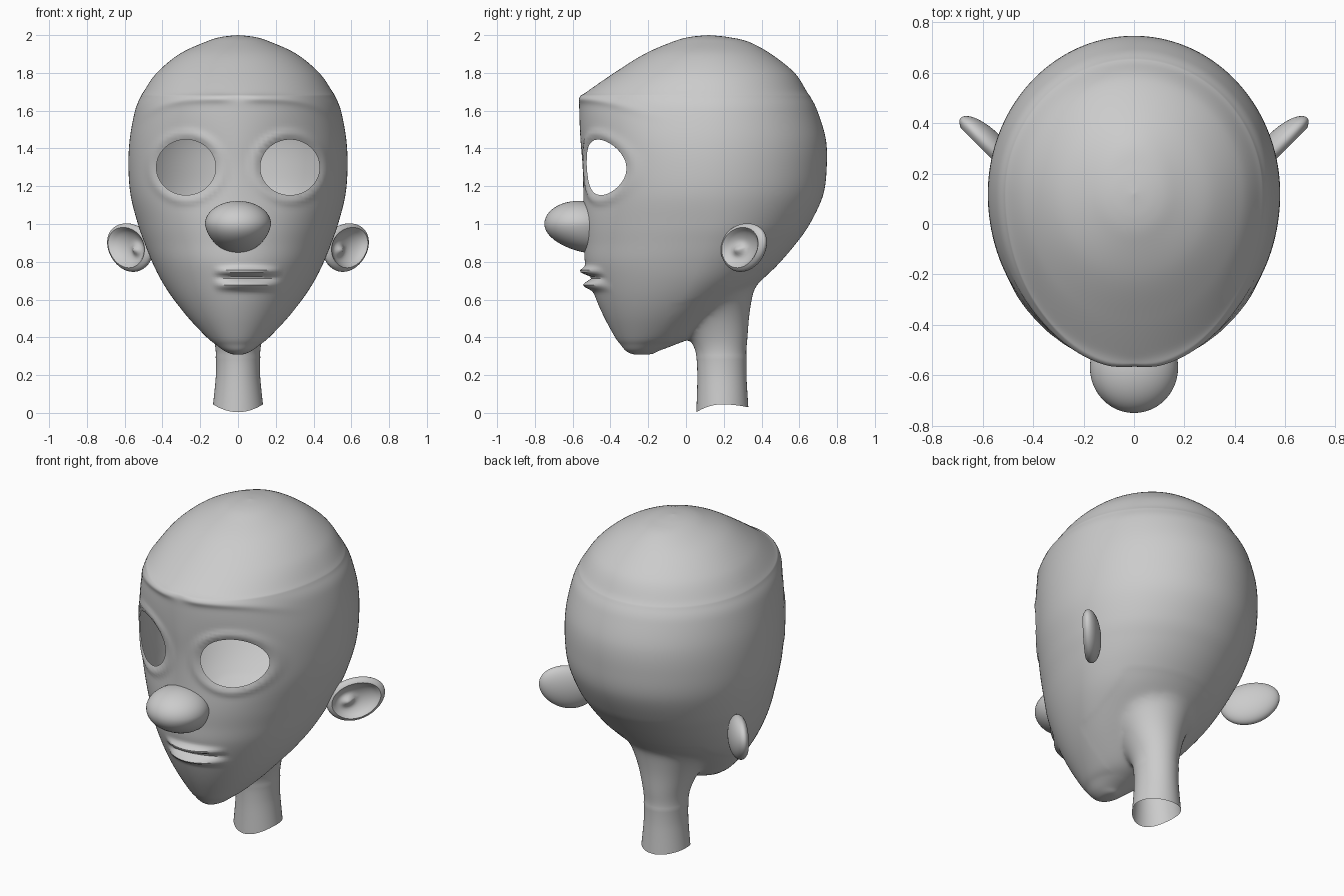
import bpy, bmesh, math
from math import sin, cos, pi, exp, hypot
from mathutils import Vector
from mathutils.bvhtree import BVHTree

if "Cube" in bpy.data.objects:
    bpy.data.objects.remove(bpy.data.objects["Cube"])

EYE_X, EYE_Z, EYE_RX, EYE_RZ = 0.275, 1.30, 0.157, 0.147


def bell(t):
    return exp(-t * t)


def eye_dist(x, z):
    return hypot((abs(x) - EYE_X) / EYE_RX, (z - EYE_Z) / EYE_RZ)


def spline(rows, sub):
    """Catmull-Rom samples through the rows."""
    out = []
    for i in range(len(rows) - 1):
        p = [rows[max(0, min(len(rows) - 1, i + k))] for k in (-1, 0, 1, 2)]
        for s in range(sub):
            t = s / sub
            out.append([0.5 * (2 * b + (c - a) * t + (2 * a - 5 * b + 4 * c - d) * t * t
                               + (3 * b - a - 3 * c + d) * t ** 3) for a, b, c, d in zip(*p)])
    return out + [list(rows[-1])]


def finish(name, bm):
    bmesh.ops.recalc_face_normals(bm, faces=bm.faces)
    me = bpy.data.meshes.new(name)
    bm.to_mesh(me)
    bm.free()
    ob = bpy.data.objects.new(name, me)
    bpy.context.collection.objects.link(ob)
    return ob


def loft(name, rows, sub, n, shape):
    """Closed loft; each row is z, front y, back y, half width, y of widest point."""
    bm = bmesh.new()
    rings = []
    for z, f, b, w, m in spline(rows, sub):
        ring = []
        for k in range(n):
            a = 2 * pi * k / n
            c = cos(a)
            y = m + c * (b - m if c > 0 else m - f)
            ring.append(bm.verts.new((w * sin(a), y, z)))
        rings.append(ring)
    for r, q in zip(rings, rings[1:]):
        for k in range(n):
            j = (k + 1) % n
            bm.faces.new((r[k], r[j], q[j], q[k]))
    bm.faces.new(rings[0])
    bm.faces.new(rings[-1])
    bmesh.ops.remove_doubles(bm, verts=bm.verts, dist=1e-5)
    for v in bm.verts:
        shape(v.co)
    return finish(name, bm)


def ball(name, shape, u=48, v=32):
    bm = bmesh.new()
    bmesh.ops.create_uvsphere(bm, u_segments=u, v_segments=v, radius=1)
    for vert in bm.verts:
        vert.co = shape(*vert.co)
    return finish(name, bm)


# skull, face and jaw
head_rows = [
    (.308, -.24, -.24, 0, -.24), (.312, -.285, -.18, .035, -.235), (.33, -.32, -.14, .075, -.23),
    (.36, -.345, -.06, .115, -.21), (.40, -.375, .03, .165, -.17), (.50, -.43, .15, .26, -.10),
    (.60, -.475, .27, .34, -.03), (.70, -.51, .40, .405, .03), (.80, -.535, .50, .455, .07),
    (.90, -.54, .585, .495, .10), (1.0, -.545, .655, .53, .12), (1.15, -.545, .725, .568, .12),
    (1.3, -.55, .745, .58, .12), (1.45, -.56, .74, .573, .12), (1.6, -.565, .695, .545, .12),
    (1.67, -.562, .66, .517, .12), (1.70, -.525, .64, .50, .12), (1.8, -.38, .575, .43, .12),
    (1.9, -.22, .45, .31, .12), (1.965, -.07, .33, .17, .12), (1.99, .02, .22, .09, .12),
    (2.0, .12, .12, 0, .12)]


def face_details(co):
    x, y, z = co
    if y > 0.05:
        return
    out = 0
    # lips and mouth line
    win = max(0, 1 - ((x - .05) / .18) ** 2)
    out += win * (.04 * bell((z - .75) / .02) + .045 * bell((z - .675) / .022)
                  - .02 * bell((z - .717) / .012))
    # eye sockets and lids
    d = eye_dist(x, z)
    out += .013 * bell((d - 1.2) / .15) - .03 * bell(d / 1.15)
    # brow ridge
    out += .012 * bell((z - 1.665 + .09 * (x / .5) ** 4) / .022) * max(0, 1 - (x / .54) ** 4) * min(1, abs(x) / .1)
    co.y -= out


head = loft("head", head_rows, 9, 144, face_details)

# neck, flaring into the skull, with an arched lower rim
neck_rows = [(0, .055, .33, .132, .19), (.2, .06, .32, .117, .19), (.32, .05, .322, .12, .19),
             (.40, .01, .33, .135, .18), (.52, -.06, .34, .18, .15), (.66, -.08, .365, .25, .12),
             (.78, .0, .38, .2, .15)]


def neck_rim(co):
    if co.z < .2:
        c = max(-1, min(1, (co.y - .19) / .138))
        co.z += (1 - co.z / .2) * (.045 - (.043 if c < 0 else .015) * c * c)


neck = loft("neck", neck_rows, 8, 64, neck_rim)

# bulb nose, narrowing and receding below
nose = ball("nose", lambda x, y, z: (
    x * .175 * (1 + .12 * min(z, 0)),
    -.57 + y * .18 + .08 * min(z, 0) ** 2,
    1.0 + z * (.122 if z > 0 else .155)))


# cupped ears, swept outward and back
def ear_shape(side):
    def shape(a, b, c):
        r = hypot(a, b)
        w = c * .05
        if c > 0:
            w -= .075 * max(0, 1 - (r / .8) ** 2) ** .7
            w += .035 * bell(hypot(a + .25, b + .05) / .22)
        else:
            w = c * .062
        u = a * .165 * (1 + .08 * b)
        return (side * (.572 + .7 * u + .7 * w), .305 + .7 * u - .7 * w, .875 + b * .127 + .02 * a)
    return shape


ears = [ball(n, ear_shape(s)) for n, s in (("right_ear", 1), ("left_ear", -1))]

# merge everything into one skin
bpy.context.view_layer.objects.active = head
for part in [neck, nose] + ears:
    mod = head.modifiers.new("join", 'BOOLEAN')
    mod.operation, mod.solver, mod.object = 'UNION', 'EXACT', part
    bpy.ops.object.modifier_apply(modifier=mod.name)
    bpy.data.objects.remove(part)

bm = bmesh.new()
bm.from_mesh(head.data)
# soften where neck meets skull and jaw
blend = [v for v in bm.verts if .3 < v.co.z < .76 and -.08 < v.co.y < .48 and abs(v.co.x) < .33]
for _ in range(25):
    bmesh.ops.smooth_vert(bm, verts=blend, factor=.5, use_axis_x=True, use_axis_y=True, use_axis_z=True)

# open the neck end and the two eye holes
bm.normal_update()
skin = BVHTree.FromBMesh(bm)
gone = []
for f in bm.faces:
    c = f.calc_center_median()
    if all(v.co.z < .07 for v in f.verts) and abs(f.normal.z) > .8:
        gone.append(f)
    elif c.y < 0 and eye_dist(c.x, c.z) < 1:
        gone.append(f)
bmesh.ops.delete(bm, geom=gone, context='FACES')
for v in bm.verts:
    d = eye_dist(v.co.x, v.co.z)
    if v.is_boundary and v.co.y < 0 and .7 < d < 1.3:
        s = math.copysign(1, v.co.x)
        x = s * (EYE_X + (abs(v.co.x) - EYE_X) / d)
        z = EYE_Z + (v.co.z - EYE_Z) / d
        hit = skin.ray_cast(Vector((x, -2, z)), Vector((0, 1, 0)))[0]
        v.co = hit if hit else (x, v.co.y, z)
bm.to_mesh(head.data)
bm.free()

head.select_set(True)
bpy.context.view_layer.objects.active = head
bpy.ops.object.shade_smooth_by_angle(angle=math.radians(40))
